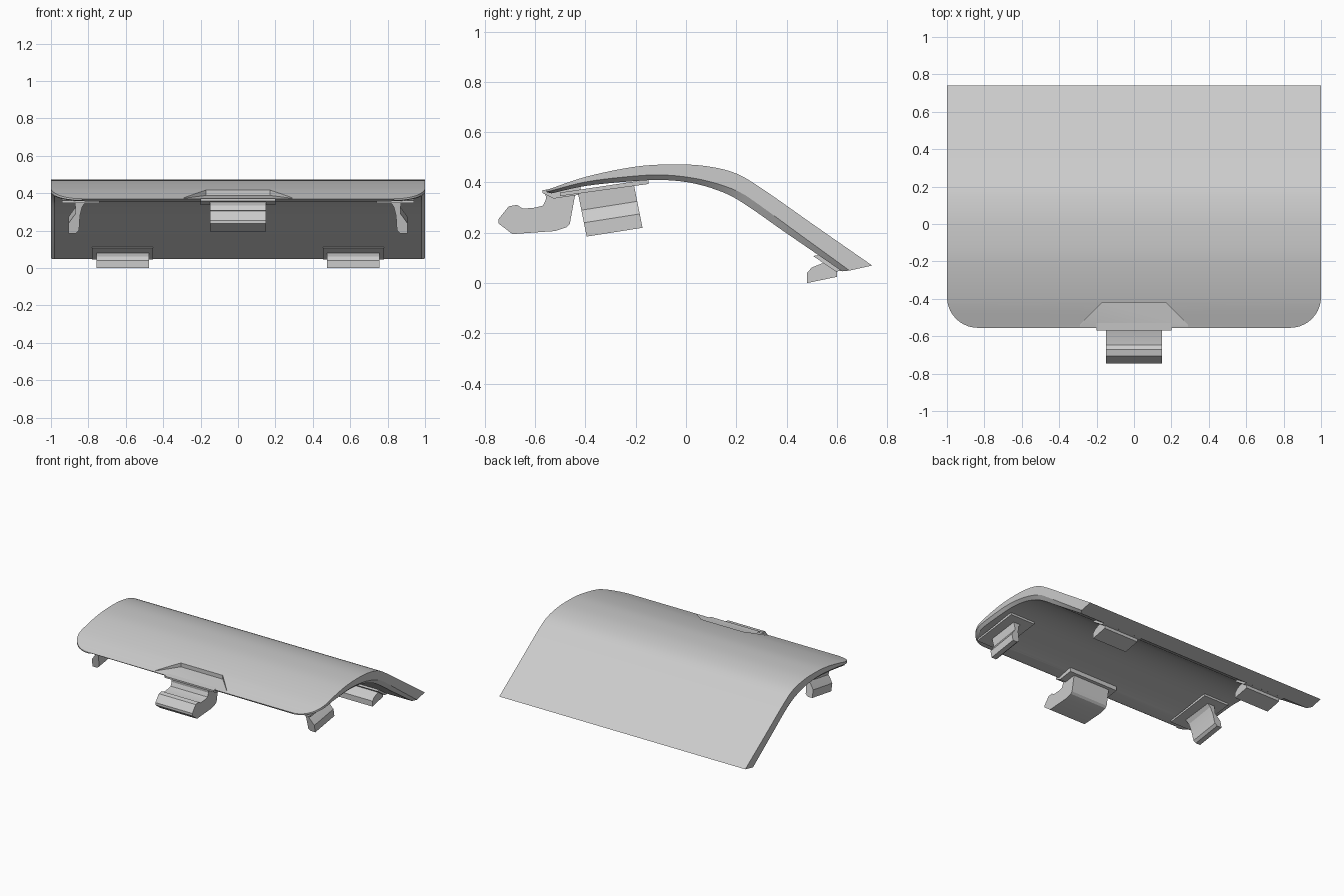
import bpy, bmesh, math

if "Cube" in bpy.data.objects:
    bpy.data.objects.remove(bpy.data.objects["Cube"], do_unlink=True)

grey = bpy.data.materials.new("light_grey_plastic")
grey.use_nodes = True
COLOUR = (0.6, 0.6, 0.6, 1)
grey.diffuse_color = COLOUR
grey.node_tree.nodes["Principled BSDF"].inputs["Base Color"].default_value = COLOUR


def loft(name, rings):
    """Skin a closed solid over rings of equal point count."""
    bm = bmesh.new()
    loops = [[bm.verts.new(p) for p in ring] for ring in rings]
    n = len(loops[0])
    for a, b in zip(loops, loops[1:]):
        for i in range(n):
            j = (i + 1) % n
            bm.faces.new((a[i], a[j], b[j], b[i]))
    bm.faces.new(loops[0])
    bm.faces.new(loops[-1])
    bmesh.ops.recalc_face_normals(bm, faces=bm.faces)
    mesh = bpy.data.meshes.new(name)
    bm.to_mesh(mesh)
    bm.free()
    ob = bpy.data.objects.new(name, mesh)
    bpy.context.collection.objects.link(ob)
    mesh.materials.append(grey)
    return ob


def side_profile(name, pts, x0, x1):
    """Extrude a (y, z) outline from x0 to x1."""
    return loft(name, [[(x, y, z) for y, z in pts] for x in (x0, x1)])


def smooth(ob, angle=30):
    bpy.ops.object.select_all(action="DESELECT")
    ob.select_set(True)
    bpy.context.view_layer.objects.active = ob
    bpy.ops.object.shade_smooth_by_angle(angle=math.radians(angle))


def curve(pts):
    """Smooth height function through (y, z) points."""
    def slope(i):
        a, b = pts[max(i - 1, 0)], pts[min(i + 1, len(pts) - 1)]
        return (b[1] - a[1]) / (b[0] - a[0])

    def height(y):
        i = 0
        while i < len(pts) - 2 and y > pts[i + 1][0]:
            i += 1
        (y0, z0), (y1, z1) = pts[i], pts[i + 1]
        h = y1 - y0
        t = (y - y0) / h
        return ((2*t**3 - 3*t**2 + 1) * z0 + (t**3 - 2*t**2 + t) * h * slope(i)
                + (3*t**2 - 2*t**3) * z1 + (t**3 - t**2) * h * slope(i + 1))
    return height


# Curved cover: top surface, lower edge of the side wall, inset underside
FRONT, BACK, R = -0.555, 0.74, 0.165
top = curve([(FRONT, 0.37), (-0.4, 0.422), (-0.2, 0.463), (-0.05, 0.472),
             (0.08, 0.465), (0.2, 0.436), (0.3, 0.377), (0.5, 0.237), (BACK, 0.07)])
edge = curve([(FRONT, 0.362), (-0.4, 0.402), (-0.2, 0.426), (-0.1, 0.43), (0, 0.422),
              (0.1, 0.402), (0.2, 0.368), (0.25, 0.34), (0.45, 0.195), (0.65, 0.05)])
inner = curve([(FRONT, 0.352), (-0.4, 0.386), (-0.2, 0.406), (-0.1, 0.41), (0, 0.402),
               (0.1, 0.378), (0.2, 0.335), (0.4, 0.198), (0.62, 0.047)])

rows = []
for k in range(11):
    a = math.pi / 2 * k / 10
    rows.append((FRONT + R * (1 - math.cos(a)), 1 - R + R * math.sin(a), math.cos(a)))
y_side = FRONT + R
rows += [(y_side + (BACK - y_side) * k / 36, 1, 0) for k in range(1, 37)]

rings = []
for y, w, facing in rows:
    back = max(0, (y - 0.0) / BACK)
    ye = y - 0.09 * back
    yi = y - 0.12 * back + 0.02 * facing
    wi = w - 0.02
    rings.append([(-w, y, top(y)), (w, y, top(y)), (w, ye, edge(ye)),
                  (wi, yi, inner(yi)), (-wi, yi, inner(yi)), (-w, ye, edge(ye))])
cover = loft("cover", rings)

# Finger recess cut into the front of the cover
plan = [(-0.17, -0.42), (0.17, -0.42), (0.29, -0.54), (0.29, -0.7), (-0.29, -0.7), (-0.29, -0.54)]
floor = lambda y: 0.388 + 0.13 * (y + 0.42)
cutter = loft("recess_cutter", [[(x, y, floor(y)) for x, y in plan],
                                [(x, y, 0.6) for x, y in plan]])
cutter.hide_render = True
cut = cover.modifiers.new("recess", "BOOLEAN")
cut.operation = "DIFFERENCE"
cut.object = cutter
bpy.context.view_layer.objects.active = cover
bpy.ops.object.modifier_apply(modifier=cut.name)
bpy.data.objects.remove(cutter, do_unlink=True)
smooth(cover)

# Front latch with its grip ridge, and the plate it hangs from
latch = side_profile("front_latch", [
    (-0.56, 0.365), (-0.44, 0.375), (-0.44, 0.355), (-0.462, 0.235), (-0.475, 0.222),
    (-0.52, 0.207), (-0.69, 0.195), (-0.745, 0.237), (-0.745, 0.255), (-0.705, 0.305),
    (-0.672, 0.311), (-0.648, 0.296), (-0.6, 0.3), (-0.568, 0.308), (-0.556, 0.335)],
    -0.15, 0.15)
smooth(latch, 25)
side_profile("latch_plate", [(-0.57, 0.37), (-0.57, 0.358), (-0.525, 0.336),
                             (-0.42, 0.352), (-0.42, 0.384)], -0.2, 0.2)

# Hooked side clips: (x, z) section sheared along y
hook = [(0.80, 0.365), (0.832, 0.33), (0.845, 0.28), (0.85, 0.2), (0.868, 0.185),
        (0.905, 0.185), (0.905, 0.24), (0.88, 0.275), (0.868, 0.29), (0.872, 0.365)]
pad = [(-0.5, 0.36), (-0.5, 0.346), (-0.15, 0.394), (-0.15, 0.412)]
foot = [(0.48, 0.0), (0.48, 0.04), (0.5, 0.062), (0.54, 0.078), (0.6, 0.085), (0.6, 0.025)]
foot_pad = [(0.505, 0.108), (0.55, 0.115), (0.64, 0.052), (0.595, 0.046)]

for side, s in (("left", 1), ("right", -1)):
    clip = loft(f"side_clip_{side}", [
        [(s * x, y - 0.2 * (z - 0.27), z + lift) for x, z in hook]
        for y, lift in ((-0.412, 0), (-0.19, 0.035))])
    smooth(clip, 25)
    side_profile(f"side_clip_pad_{side}", pad, s * 0.74, s * 0.94)
    # Rear tabs that tuck under an edge
    side_profile(f"rear_tab_{side}", foot, s * 0.475, s * 0.757)
    side_profile(f"rear_tab_pad_{side}", foot_pad, s * 0.455, s * 0.78)
